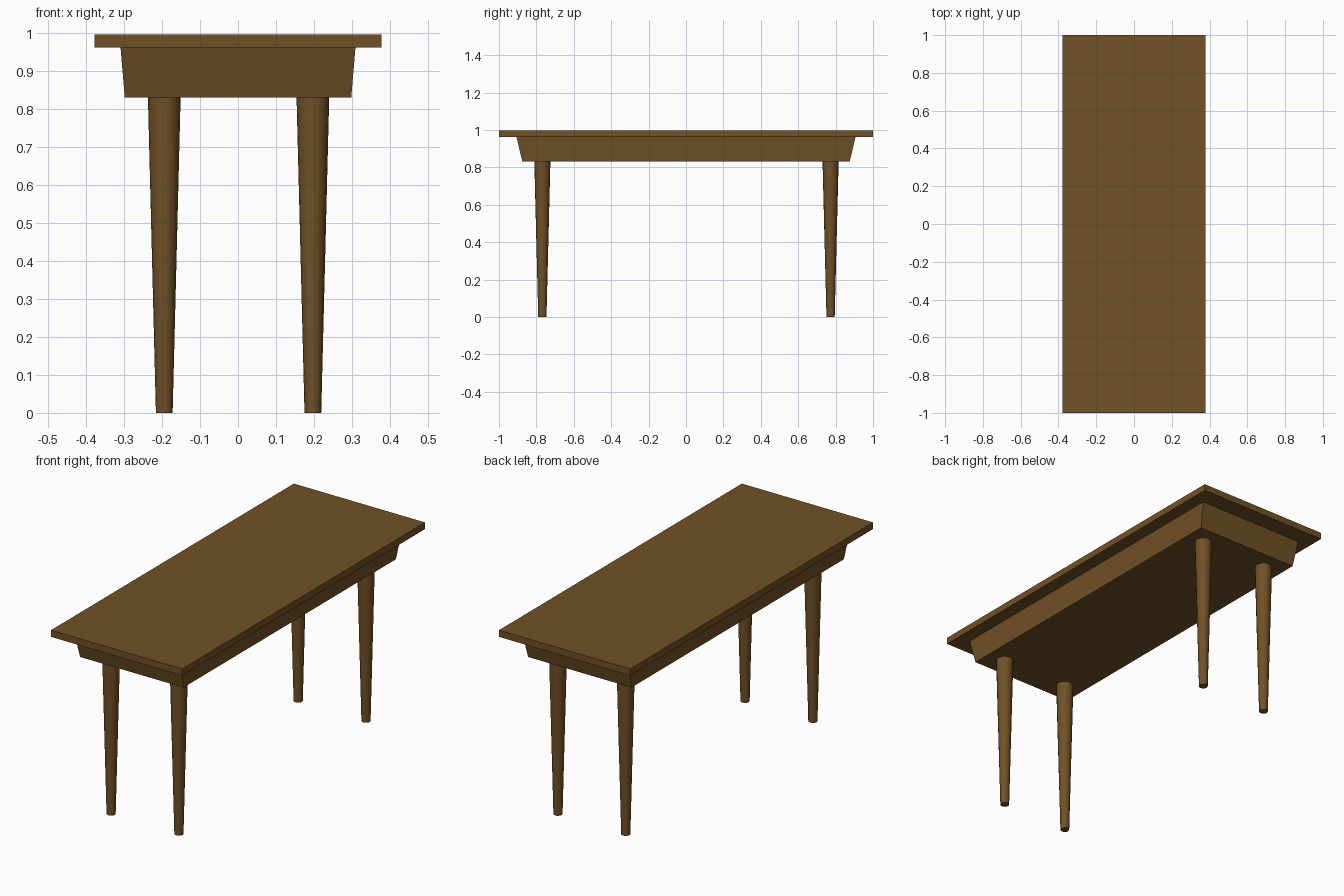
import bpy
import bmesh
import math
from mathutils import Matrix

default = bpy.data.objects.get("Cube")
if default:
    bpy.data.objects.remove(default, do_unlink=True)

# Single wood colour
wood = bpy.data.materials.new("brown_wood")
wood.use_nodes = True
colour = (0.165, 0.082, 0.019, 1)
wood.diffuse_color = colour
wood.node_tree.nodes["Principled BSDF"].inputs["Base Color"].default_value = colour


def add_object(name, bm):
    mesh = bpy.data.meshes.new(name)
    bm.to_mesh(mesh)
    bm.free()
    mesh.materials.append(wood)
    obj = bpy.data.objects.new(name, mesh)
    bpy.context.collection.objects.link(obj)
    return obj


def tapered_box(name, bottom, top, z_bottom, z_top):
    """Box whose half sizes (x, y) differ at the bottom and the top."""
    bm = bmesh.new()
    bmesh.ops.create_cube(bm, size=2)
    for v in bm.verts:
        half, z = (top, z_top) if v.co.z > 0 else (bottom, z_bottom)
        v.co = (v.co.x * half[0], v.co.y * half[1], z)
    return add_object(name, bm)


APRON_BOTTOM, APRON_TOP, HEIGHT = 0.83, 0.961, 0.996

# Table top and the sloping apron below it
tapered_box("table_top", (0.378, 1.0), (0.378, 1.0), APRON_TOP, HEIGHT)
tapered_box("apron", (0.298, 0.875), (0.309, 0.906), APRON_BOTTOM, APRON_TOP)

# Four round legs, narrowing towards the floor
for side, x in (("right", -0.194), ("left", 0.197)):
    for end, y in (("front", -0.768), ("back", 0.773)):
        bm = bmesh.new()
        bmesh.ops.create_cone(
            bm, cap_ends=True, segments=16, radius1=0.022, radius2=0.043,
            depth=APRON_BOTTOM,
            matrix=Matrix.Translation((x, y, APRON_BOTTOM / 2)))
        leg = add_object(f"{end}_{side}_leg", bm)
        bpy.ops.object.select_all(action="DESELECT")
        leg.select_set(True)
        bpy.context.view_layer.objects.active = leg
        bpy.ops.object.shade_smooth_by_angle(angle=math.radians(40))
